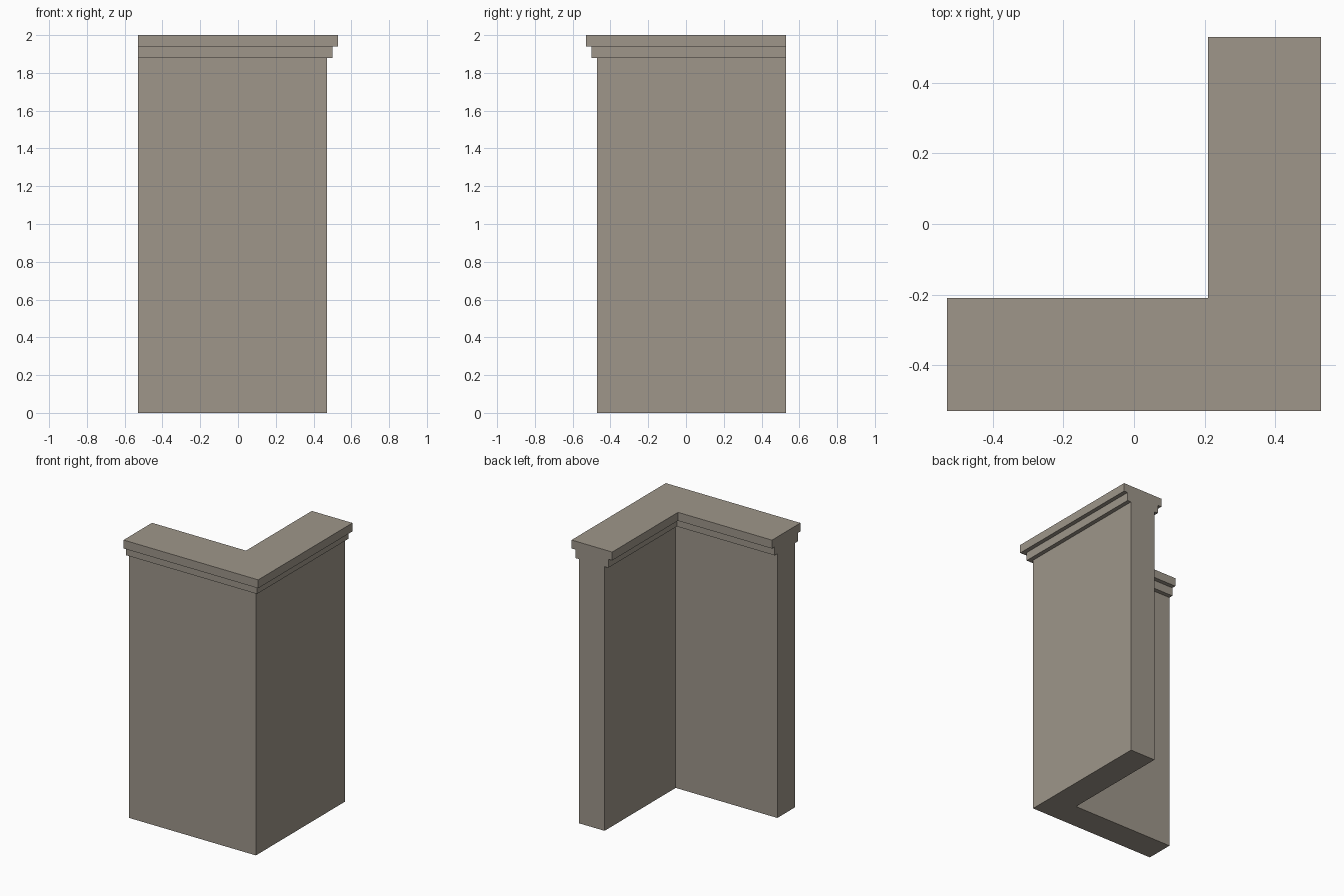
import bpy
import bmesh

cube = bpy.data.objects.get("Cube")
if cube:
    bpy.data.objects.remove(cube, do_unlink=True)

# Warm grey stone
stone = bpy.data.materials.new("warm_grey_stone")
stone.use_nodes = True
colour = (0.342, 0.305, 0.254, 1.0)
stone.diffuse_color = colour
stone.node_tree.nodes["Principled BSDF"].inputs["Base Color"].default_value = colour

CENTRE = 0.37   # distance of the wall's centre line from the middle
END = 0.53      # where both arms are cut off

# Half profile of wall and stepped cornice: (distance from centre line, height)
half = [(0.10, 0), (0.10, 1.88), (0.13, 1.88), (0.13, 1.94), (0.16, 1.94), (0.16, 2)]
profile = half + [(-d, z) for d, z in reversed(half)]


def stations(d):
    """Left arm end, mitred corner and rear arm end at offset d."""
    side = CENTRE + d
    return [(-END, -side), (side, -side), (side, END)]


# Sweep the profile around the corner
bm = bmesh.new()
rings = [[bm.verts.new((*stations(d)[i], z)) for d, z in profile] for i in range(3)]
for a, b in zip(rings, rings[1:]):
    for i in range(len(profile)):
        j = (i + 1) % len(profile)
        bm.faces.new((a[i], a[j], b[j], b[i]))

# Close the two cut ends
bm.faces.new(rings[0])
bm.faces.new(rings[-1])
bmesh.ops.recalc_face_normals(bm, faces=bm.faces)

mesh = bpy.data.meshes.new("corner_wall")
bm.to_mesh(mesh)
bm.free()
mesh.materials.append(stone)
wall = bpy.data.objects.new("corner_wall_with_cornice", mesh)
bpy.context.collection.objects.link(wall)
